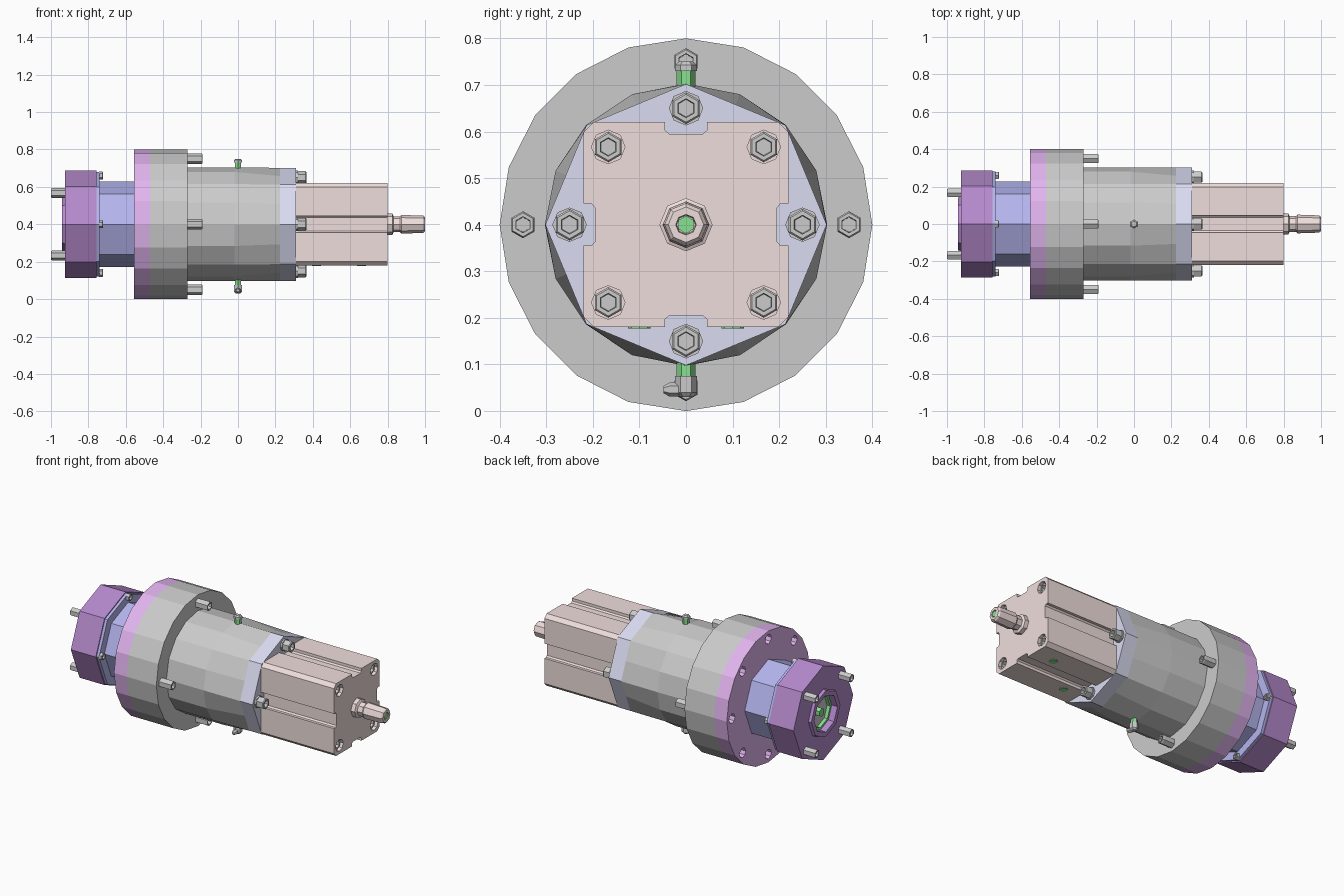
import bpy, bmesh
from math import sin, cos, pi, radians

if "Cube" in bpy.data.objects:
    bpy.data.objects.remove(bpy.data.objects["Cube"])

CZ = 0.4  # height of the main axis


def material(name, rgb):
    m = bpy.data.materials.new(name)
    m.diffuse_color = (*rgb, 1)
    m.use_nodes = True
    m.node_tree.nodes["Principled BSDF"].inputs["Base Color"].default_value = m.diffuse_color
    return m


PINK = material("pale_pink", (0.86, 0.73, 0.71))
LILAC = material("pale_lilac", (0.70, 0.71, 0.88))
MAGENTA = material("magenta", (0.76, 0.46, 0.87))
BLUE = material("blue", (0.46, 0.46, 0.86))
PURPLE = material("purple", (0.46, 0.25, 0.60))
GREEN = material("green", (0.25, 0.75, 0.28))


def loft(name, rings, mat=None):
    """Skin a list of equal-length point rings and cap both ends."""
    bm = bmesh.new()
    vs = [[bm.verts.new(p) for p in ring] for ring in rings]
    n = len(vs[0])
    for a, b in zip(vs, vs[1:]):
        for i in range(n):
            j = (i + 1) % n
            bm.faces.new((a[i], a[j], b[j], b[i]))
    bm.faces.new(vs[0])
    bm.faces.new(vs[-1])
    bmesh.ops.recalc_face_normals(bm, faces=bm.faces)
    me = bpy.data.meshes.new(name)
    bm.to_mesh(me)
    bm.free()
    ob = bpy.data.objects.new(name, me)
    bpy.context.collection.objects.link(ob)
    if mat:
        me.materials.append(mat)
    return ob


def turned(name, profile, n, mat=None, y=0, z=CZ, axis="x", odd=None):
    """Turn (position, radius) pairs about an axis; odd scales every second point of a ring."""
    rings = []
    for k, (t, r) in enumerate(profile):
        ring = []
        for i in range(n):
            a = 2 * pi * i / n
            q = r * (odd[k] if odd and i % 2 else 1)
            u, v = q * sin(a), q * cos(a)
            ring.append({"x": (t, y + u, z + v),
                         "y": (y + u, t, z + v),
                         "z": (y + u, z + v, t)}[axis])
        rings.append(ring)
    return loft(name, rings, mat)


def bolt(name, base, tip, r, y, z):
    """Hexagonal screw head with a recessed socket."""
    d = 0.6 * (tip - base)
    return turned(name, [(base, r), (tip - d * 0.15, r), (tip, r * 0.88),
                         (tip, r * 0.6), (tip - d, r * 0.55)], 6, None, y, z)


def around(count, radius, start=0):
    for i in range(count):
        a = radians(start) + 2 * pi * i / count
        yield radius * sin(a), CZ + radius * cos(a)


def cut(ob, cutters):
    for c in cutters:
        c.hide_render = True
        m = ob.modifiers.new("hole", "BOOLEAN")
        m.object, m.operation, m.solver = c, "DIFFERENCE", "EXACT"
        bpy.context.view_layer.objects.active = ob
        bpy.ops.object.modifier_apply(modifier=m.name)
        bpy.data.objects.remove(c)


# Actuator body: square profile with a channel down the middle of each side
side = [(-0.045, 0.22), (-0.045, 0.203), (-0.036, 0.195), (0.036, 0.195),
        (0.045, 0.203), (0.045, 0.22), (0.198, 0.22), (0.22, 0.198)]
outline = []
for q in range(4):
    c, s = (1, 0, -1, 0)[q], (0, 1, 0, -1)[q]
    outline += [(u * c + v * s, v * c - u * s) for u, v in side]
body = loft("actuator_body", [[(x, y, CZ + z) for y, z in outline] for x in (0.305, 0.8)], PINK)
corners = list(around(4, 0.236, 45))
cut(body, [turned("cutter", [(0.74, 0.036), (0.82, 0.036)], 8, None, y, z) for y, z in corners])
for y, z in corners:
    bolt("body_screw", 0.735, 0.785, 0.033, y, z)

# Output rod with collar and green centre
turned("output_rod", [(0.79, 0.057), (0.825, 0.057), (0.832, 0.042), (0.865, 0.042),
                      (0.875, 0.05), (0.99, 0.046), (1.0, 0.038), (1.0, 0.022),
                      (0.97, 0.02)], 8, PINK)
turned("rod_centre", [(0.96, 0.019), (0.997, 0.019)], 6, GREEN)

# Octagonal adapter plate and its screws
turned("adapter_plate", [(0.225, 0.302), (0.31, 0.302)], 8, LILAC)
for y, z in around(4, 0.25):
    turned("adapter_washer", [(0.305, 0.037), (0.32, 0.037)], 8, None, y, z)
    bolt("adapter_screw", 0.315, 0.365, 0.034, y, z)

# Main housing: round flange, then a barrel narrowing to the octagonal plate
turned("housing_flange", [(-0.47, 0.4), (-0.27, 0.4)], 20)
turned("housing_barrel", [(-0.28, 0.303), (-0.02, 0.303), (0.225, 0.302)], 16,
       odd=[1, 1, cos(pi / 8)])
for y, z in around(4, 0.35):
    bolt("flange_bolt", -0.275, -0.19, 0.029, y, z)

# Mounting ring with eight bolt holes
ring = turned("mounting_ring", [(-0.555, 0.4), (-0.47, 0.4)], 20, MAGENTA)
cut(ring, [turned("cutter", [(-0.6, 0.029), (-0.485, 0.029)], 8, None, y, z)
           for y, z in around(8, 0.35)])

# Neck and its lip
turned("neck", [(-0.75, 0.228), (-0.55, 0.228)], 8, BLUE)
turned("neck_lip", [(-0.757, 0.28), (-0.74, 0.28)], 8, BLUE)
for y, z in around(4, 0.26):
    bolt("lip_screw", -0.742, -0.722, 0.021, y, z)

# End cap with raised boss and open bore
turned("end_cap", [(-0.757, 0.287), (-0.925, 0.287), (-0.925, 0.145), (-0.942, 0.14),
                   (-0.942, 0.112), (-0.87, 0.108)], 8, PURPLE)
turned("bore_seal", [(-0.865, 0.107), (-0.905, 0.109), (-0.905, 0.095), (-0.868, 0.095)], 8, GREEN)
turned("bore_disc", [(-0.86, 0.094), (-0.885, 0.094)], 8)
turned("bore_shaft", [(-0.87, 0.026), (-0.915, 0.026)], 6, GREEN)
for y, z in around(4, 0.236, 45):
    bolt("cap_stud", -0.92, -1.0, 0.026, y, z)

# Lubrication fittings above and below the barrel
turned("top_fitting", [(0.69, 0.02), (0.73, 0.02)], 6, GREEN, 0, 0, "z")
turned("top_fitting_cap", [(0.73, 0.024), (0.743, 0.024), (0.75, 0.015)], 6, None, 0, 0, "z")
turned("bottom_fitting", [(0.115, 0.02), (0.07, 0.02)], 6, GREEN, 0, 0, "z")
turned("bottom_elbow", [(0.075, 0.024), (0.04, 0.024), (0.03, 0.014)], 6, None, 0, 0, "z")
turned("bottom_nozzle", [(0.0, 0.015), (-0.035, 0.015), (-0.048, 0.008)], 6, None, 0, 0.046, "y")

# Ports on the underside of the actuator body
for x, y in ((0.42, -0.1), (0.66, 0.1)):
    turned("underside_port", [(0.2, 0.024), (0.177, 0.024)], 8, GREEN, x, y, "z")
